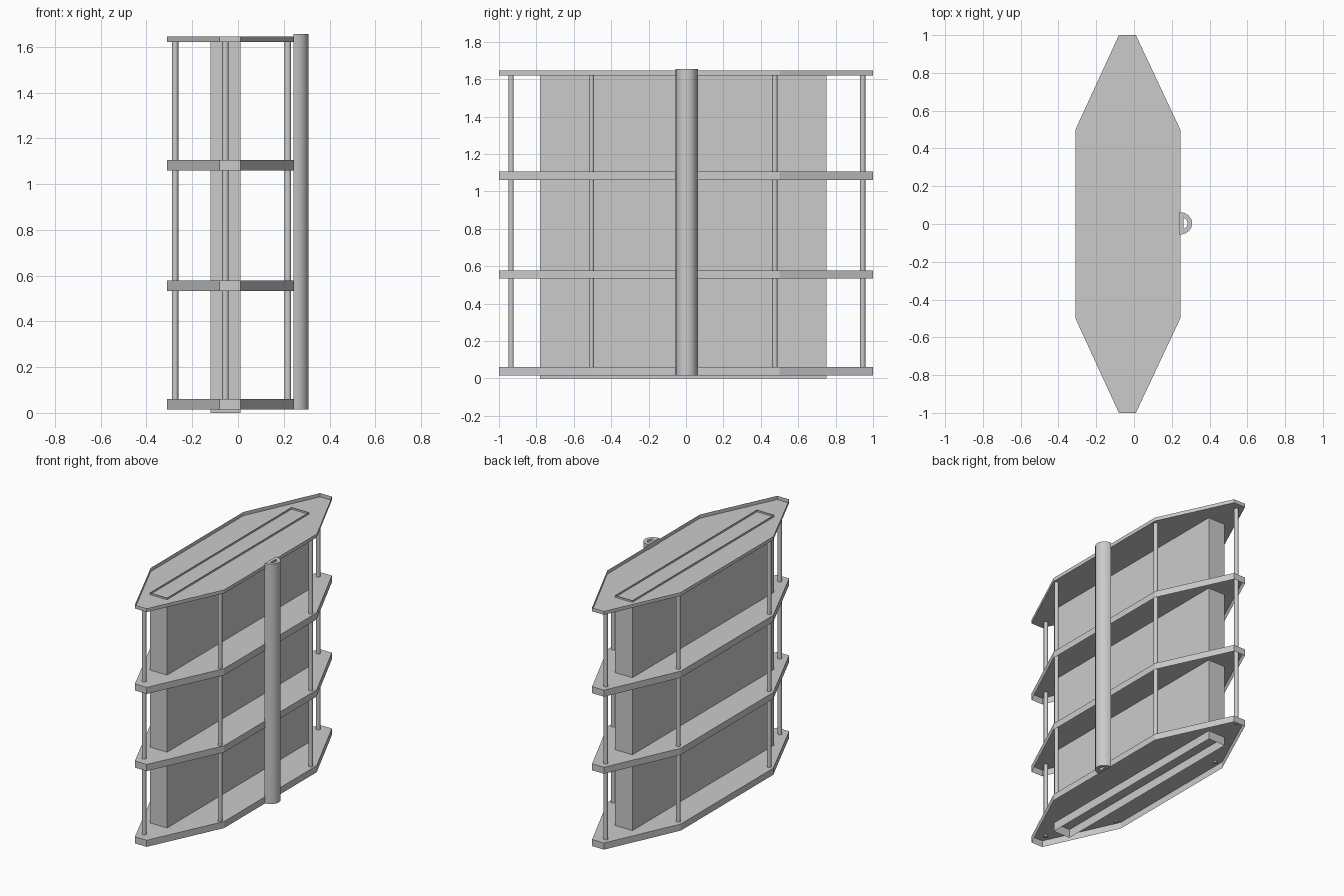
import bpy, bmesh, math

if "Cube" in bpy.data.objects:
    bpy.data.objects.remove(bpy.data.objects["Cube"])


def finish(bm, name, smooth=False):
    bmesh.ops.recalc_face_normals(bm, faces=bm.faces)
    me = bpy.data.meshes.new(name)
    bm.to_mesh(me)
    bm.free()
    ob = bpy.data.objects.new(name, me)
    bpy.context.collection.objects.link(ob)
    if smooth:
        bpy.ops.object.select_all(action='DESELECT')
        ob.select_set(True)
        bpy.context.view_layer.objects.active = ob
        bpy.ops.object.shade_smooth_by_angle(angle=math.radians(40))
    return ob


def walls(bm, pts, z0, z1):
    """Vertical sheet around a closed outline; returns lower and upper loops."""
    lo = [bm.verts.new((x, y, z0)) for x, y in pts]
    hi = [bm.verts.new((x, y, z1)) for x, y in pts]
    n = len(pts)
    for i in range(n):
        j = (i + 1) % n
        bm.faces.new((lo[i], lo[j], hi[j], hi[i]))
    return lo, hi


def circle(cx, cy, r, n):
    return [(cx + r * math.cos(2 * math.pi * i / n),
             cy + r * math.sin(2 * math.pi * i / n)) for i in range(n)]


# shelves: lower three are trays open downward, the top one is open upward
OUTLINE = [(-0.08, -1), (0.01, -1), (0.245, -0.5), (0.245, 0.5),
           (0.01, 1), (-0.08, 1), (-0.31, 0.5), (-0.31, -0.5)]
SHELVES = [("bottom_shelf", 0.015, 0.06, True), ("lower_shelf", 0.533, 0.578, True),
           ("upper_shelf", 1.06, 1.105, True), ("top_shelf", 1.62, 1.645, False)]
for name, z0, z1, floor_high in SHELVES:
    bm = bmesh.new()
    lo, hi = walls(bm, OUTLINE, z0, z1)
    bm.faces.new(hi if floor_high else lo)
    finish(bm, name)

# central partition: open rectangular tube through all shelves
bm = bmesh.new()
walls(bm, [(-0.12, -0.78), (0.01, -0.78), (0.01, 0.75), (-0.12, 0.75)], 0.0, 1.632)
finish(bm, "central_partition")

# six support rods
RODS = [(-0.055, -0.935), (-0.055, 0.945)] + \
       [(x, y) for x in (-0.275, 0.218) for y in (-0.505, 0.475)]
for i, (x, y) in enumerate(RODS):
    bm = bmesh.new()
    lo, hi = walls(bm, circle(x, y, 0.014, 16), 0.05, 1.62)
    bm.faces.new(lo)
    bm.faces.new(hi)
    finish(bm, f"support_rod_{i + 1}", smooth=True)


# D-shaped hollow pole on the right side
def half_round(cx, r, ry, n=8):
    return [(cx + r * math.sin(math.pi * i / n), 0.003 - ry * math.cos(math.pi * i / n))
            for i in range(n + 1)]


bm = bmesh.new()
o_lo, o_hi = walls(bm, half_round(0.242, 0.066, 0.06), 0.015, 1.655)
i_lo, i_hi = walls(bm, half_round(0.263, 0.02, 0.028), 0.015, 1.655)
n = len(o_lo)
for a, b in ((o_lo, i_lo), (o_hi, i_hi)):
    for i in range(n):
        j = (i + 1) % n
        bm.faces.new((a[i], a[j], b[j], b[i]))
finish(bm, "side_pole", smooth=True)
